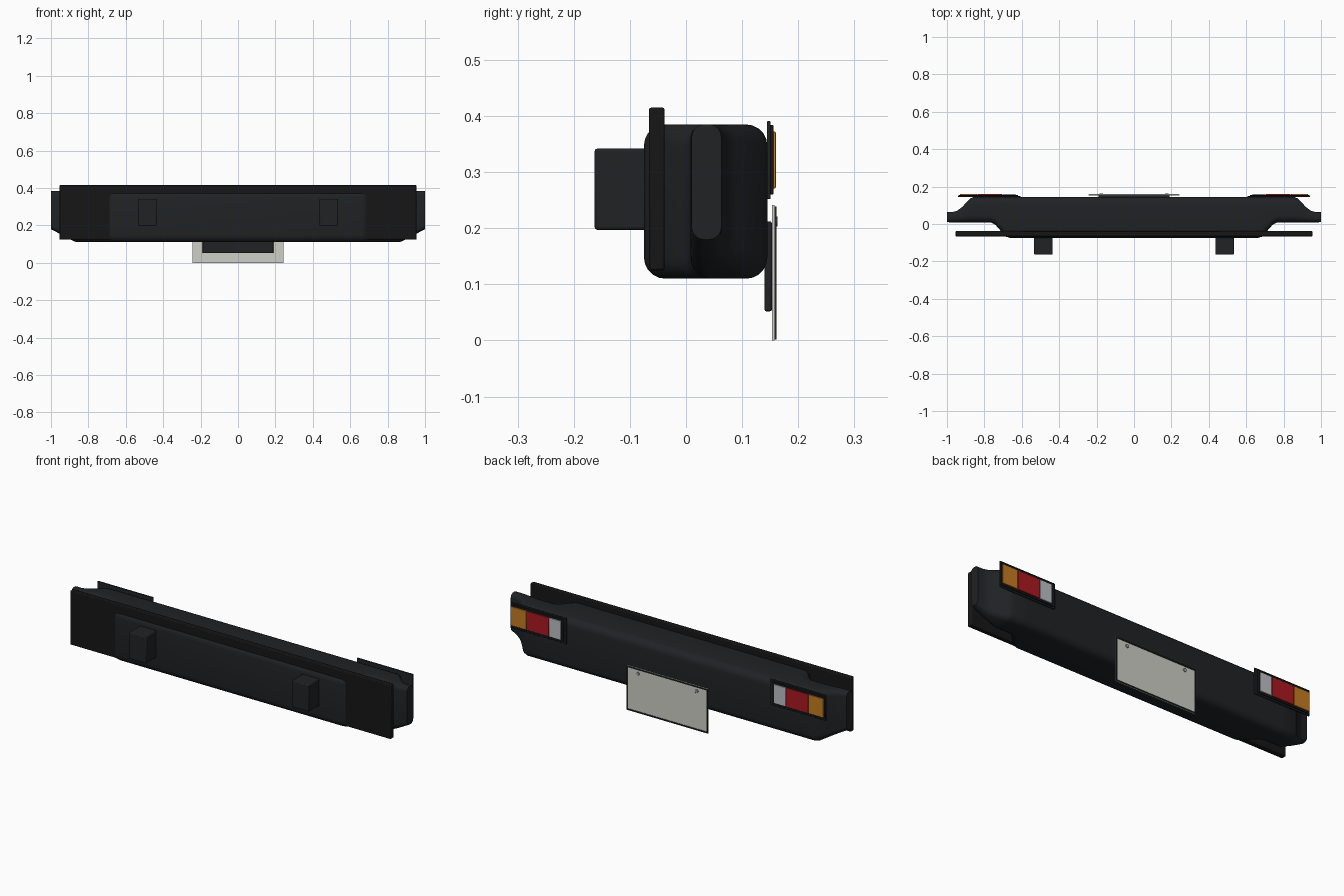
import bpy, bmesh, math
from mathutils import Matrix

if "Cube" in bpy.data.objects:
    bpy.data.objects.remove(bpy.data.objects["Cube"])


def material(name, rgb):
    m = bpy.data.materials.new(name)
    m.diffuse_color = (*rgb, 1)
    m.use_nodes = True
    m.node_tree.nodes["Principled BSDF"].inputs["Base Color"].default_value = m.diffuse_color
    return m


PLASTIC = material("black_plastic", (0.014, 0.016, 0.018))
DARK = material("dark_steel", (0.008, 0.008, 0.008))
AMBER = material("amber", (0.55, 0.2, 0.015))
RED = material("red", (0.4, 0.01, 0.015))
CLEAR = material("clear", (0.5, 0.53, 0.56))
WHITE = material("plate_white", (0.62, 0.62, 0.57))
METAL = material("screw_metal", (0.35, 0.35, 0.35))


def finish(name, bm, mat, bevel=0.0, segments=2, angle=35):
    bmesh.ops.recalc_face_normals(bm, faces=bm.faces)
    me = bpy.data.meshes.new(name)
    bm.to_mesh(me)
    bm.free()
    me.materials.append(mat)
    ob = bpy.data.objects.new(name, me)
    bpy.context.collection.objects.link(ob)
    if bevel:
        b = ob.modifiers.new("bevel", 'BEVEL')
        b.width, b.segments = bevel, segments
    bpy.ops.object.select_all(action='DESELECT')
    ob.select_set(True)
    bpy.context.view_layer.objects.active = ob
    bpy.ops.object.shade_smooth_by_angle(angle=math.radians(angle))
    return ob


def box(name, x, y, z, mat, bevel=0.0):
    bm = bmesh.new()
    size = [b - a for a, b in (x, y, z)]
    mid = [(a + b) / 2 for a, b in (x, y, z)]
    bmesh.ops.create_cube(bm, size=1, matrix=Matrix.Translation(mid) @ Matrix.Diagonal((*size, 1)))
    return finish(name, bm, mat, bevel)


def span(side, a, b):
    return tuple(sorted((side * a, side * b)))


def ring(x, y0, y1, z0, z1, r):
    # rounded rectangle cross-section in the yz plane
    pts = []
    corners = [(y1 - r, z1 - r), (y0 + r, z1 - r), (y0 + r, z0 + r), (y1 - r, z0 + r)]
    for i, (cy, cz) in enumerate(corners):
        for k in range(6):
            a = math.radians(90 * i + 18 * k)
            pts.append((x, cy + r * math.cos(a), cz + r * math.sin(a)))
    return pts


# bumper body: lofted sections (x, y0, y1, z0, z1, radius), mirrored about the centre
half = [
    (0.66, -0.075, 0.145, 0.11, 0.385, 0.038),
    (0.685, -0.068, 0.145, 0.11, 0.385, 0.038),
    (0.74, -0.005, 0.145, 0.11, 0.385, 0.038),
    (0.765, 0.008, 0.145, 0.11, 0.385, 0.038),
    (0.855, 0.008, 0.145, 0.11, 0.385, 0.038),
    (0.875, 0.008, 0.137, 0.114, 0.385, 0.036),
    (0.92, 0.008, 0.09, 0.137, 0.385, 0.030),
    (0.945, 0.008, 0.071, 0.15, 0.385, 0.026),
    (0.97, 0.008, 0.064, 0.164, 0.385, 0.024),
    (1.0, 0.01, 0.063, 0.18, 0.385, 0.022),
]
sections = [(-s[0], *s[1:]) for s in reversed(half)] + half
bm = bmesh.new()
rings = [[bm.verts.new(p) for p in ring(*s)] for s in sections]
for a, b in zip(rings, rings[1:]):
    n = len(a)
    for i in range(n):
        bm.faces.new((a[i], a[(i + 1) % n], b[(i + 1) % n], b[i]))
bm.faces.new(rings[0])
bm.faces.new(rings[-1])
finish("bumper_body", bm, PLASTIC)

# backing panel on the vehicle side
box("backing_panel", (-0.955, 0.955), (-0.066, -0.038), (0.125, 0.415), DARK, 0.004)

# number plate with holder and raised rim
box("plate_holder", (-0.19, 0.19), (0.14, 0.153), (0.052, 0.212), PLASTIC, 0.003)
box("plate", (-0.242, 0.242), (0.153, 0.158), (0.0, 0.241), WHITE)
for s in (-1, 1):
    box("plate_rim_side", span(s, 0.234, 0.241), (0.157, 0.161), (0.002, 0.239), PLASTIC)
for z in (0.002, 0.232):
    box("plate_rim_bar", (-0.234, 0.234), (0.157, 0.161), (z, z + 0.007), PLASTIC)

for s, side in ((-1, "left"), (1, "right")):
    # mounting brackets
    box(f"mount_bracket_{side}", span(s, 0.435, 0.535), (-0.163, -0.06), (0.197, 0.342), PLASTIC, 0.005)

    # tail lamp clusters
    box(f"lamp_housing_{side}", span(s, 0.607, 0.94), (0.144, 0.151), (0.252, 0.391), PLASTIC, 0.002)
    box(f"lamp_bezel_{side}", span(s, 0.62, 0.938), (0.15, 0.156), (0.26, 0.384), DARK, 0.002)
    for part, a, b, mat in (("reverse", 0.634, 0.704, CLEAR),
                            ("brake", 0.706, 0.838, RED),
                            ("indicator", 0.84, 0.93, AMBER)):
        box(f"{part}_lens_{side}", span(s, a, b), (0.154, 0.16), (0.271, 0.372), mat, 0.0015)

    # plate screws
    bm = bmesh.new()
    bmesh.ops.create_cone(bm, cap_ends=True, segments=20, radius1=0.009, radius2=0.009, depth=0.007,
                          matrix=Matrix.Translation((s * 0.175, 0.1595, 0.212)) @ Matrix.Rotation(math.pi / 2, 4, 'X'))
    finish(f"plate_screw_{side}", bm, METAL, 0.001)
